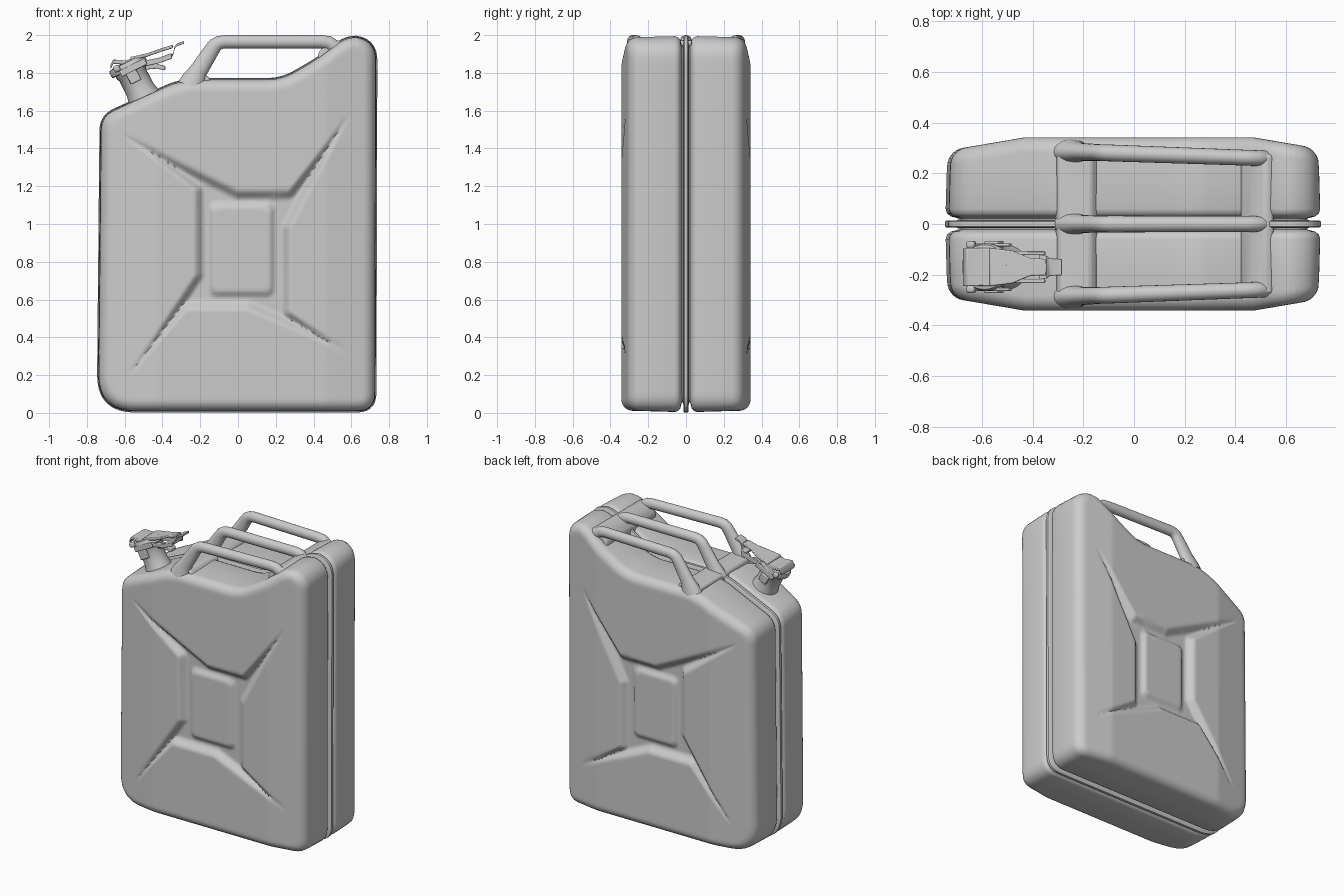
import bpy, bmesh, math
from mathutils import Vector, Matrix

if "Cube" in bpy.data.objects:
    bpy.data.objects.remove(bpy.data.objects["Cube"])


def finish(name, bm, angle=40, bevel=0.0, segs=3):
    bmesh.ops.recalc_face_normals(bm, faces=bm.faces)
    me = bpy.data.meshes.new(name)
    bm.to_mesh(me)
    bm.free()
    ob = bpy.data.objects.new(name, me)
    bpy.context.collection.objects.link(ob)
    if bevel:
        m = ob.modifiers.new("bevel", 'BEVEL')
        m.width, m.segments, m.limit_method = bevel, segs, 'ANGLE'
    bpy.ops.object.select_all(action='DESELECT')
    ob.select_set(True)
    bpy.context.view_layer.objects.active = ob
    bpy.ops.object.shade_smooth_by_angle(angle=math.radians(angle))
    return ob


def loft(bm, rings):
    for a, b in zip(rings, rings[1:]):
        n = len(a)
        for i in range(n):
            bm.faces.new((a[i], a[(i + 1) % n], b[(i + 1) % n], b[i]))


def smoothstep(t):
    t = min(1, max(0, t))
    return t * t * (3 - 2 * t)


# side outline of the can: corner x, z and rounding distance
CORNERS = [(-.745, .005, .2), (.73, .005, .1), (.735, 1.985, .12), (.575, 1.998, .06),
           (.42, 1.88, .07), (.23, 1.77, .08), (-.3, 1.77, .1), (-.73, 1.575, .08)]


def outline(count):
    pts = []
    for i, (x, z, d) in enumerate(CORNERS):
        p = Vector((x, z))
        a = p + (Vector(CORNERS[i - 1][:2]) - p).normalized() * d
        b = p + (Vector(CORNERS[(i + 1) % len(CORNERS)][:2]) - p).normalized() * d
        for k in range(11):
            t = k / 10
            pts.append(a * (1 - t) ** 2 + p * 2 * t * (1 - t) + b * t * t)
    segs = list(zip(pts, pts[1:] + pts[:1]))
    total = sum((b - a).length for a, b in segs)
    out, run, k = [], 0.0, 0
    for i in range(count):
        s = total * i / count
        while run + (segs[k][1] - segs[k][0]).length < s:
            run += (segs[k][1] - segs[k][0]).length
            k += 1
        a, b = segs[k]
        out.append(a + (b - a).normalized() * (s - run))
    return out


# pressed cross recess with raised centre panel
STAR = [Vector(p) for p in [(-.59, 1.46), (0, 1.17), (.27, 1.17), (.57, 1.55), (.27, .98), (.27, .53),
                            (.57, .33), (.05, .555), (-.27, .555), (-.56, .22), (-.22, .73), (-.22, 1.18)]]


def star_depth(p):
    inside, dist = False, 9.0
    for a, b in zip(STAR, STAR[1:] + STAR[:1]):
        e, w = b - a, p - a
        t = min(1, max(0, w.dot(e) / e.dot(e)))
        dist = min(dist, (w - e * t).length)
        if (a.y > p.y) != (b.y > p.y) and p.x < a.x + (p.y - a.y) * e.x / e.y:
            inside = not inside
    return dist if inside else -dist


def face_y(p):
    y = .342 - .17 * max(0, abs(p.x - .02) - .45)
    sd = star_depth(p)
    if sd > -.012:
        y -= .04 * smoothstep((sd + .012) / .055)
        qx, qz = abs(p.x - .02) - .125, abs(p.y - .865) - .2
        box = math.hypot(max(qx, 0), max(qz, 0)) + min(max(qx, qz), 0) - .035
        y += .022 * smoothstep((.02 - box) / .035)
    return y


# body: flange, groove, wall, rounded rim, then rings to the face centre
def build_body():
    n, bm = 300, bmesh.new()
    base = outline(n)
    normals = []
    for i in range(n):
        t = (base[(i + 1) % n] - base[i - 1]).normalized()
        normals.append(Vector((-t.y, t.x)))
    layers = []
    for inset, y in [(-.003, 0), (-.003, .009), (.002, .013), (.05, .015), (.05, .022),
                     (.02, .030), (.005, .042), (0, .06), (.004, .2)]:
        layers.append([(p + q * inset, y) for p, q in zip(base, normals)])
    r = .06
    for k in range(8):
        a = math.pi / 2 * k / 7
        ring = []
        for p, q in zip(base, normals):
            v = p + q * (.006 + r * (1 - math.cos(a)))
            ring.append((v, face_y(v) - r * (1 - math.sin(a))))
        layers.append(ring)
    c, edge, steps = Vector((.02, .87)), [v for v, y in layers[-1]], 54
    for k in range(1, steps):
        pts = [c + (v - c) * (1 - k / steps) for v in edge]
        layers.append([(v, face_y(v)) for v in pts])
    for s in (-1, 1):
        rings = [[bm.verts.new((v.x, s * y, v.y)) for v, y in ring] for ring in layers]
        loft(bm, rings)
        bm.faces.new(rings[-1])
    bmesh.ops.remove_doubles(bm, verts=bm.verts, dist=1e-5)
    finish("can_body", bm, 50)


def tube(name, path, sides=20):
    # path points: x, y, z, in-plane radius, y radius; path lies close to the xz plane
    bm, rings = bmesh.new(), []
    for i, (x, y, z, ra, rb) in enumerate(path):
        a, b = path[max(i - 1, 0)], path[min(i + 1, len(path) - 1)]
        t = Vector((b[0] - a[0], 0, b[2] - a[2])).normalized()
        nrm = Vector((-t.z, 0, t.x))
        rings.append([bm.verts.new(Vector((x, y, z)) + nrm * ra * math.cos(u) + Vector((0, rb * math.sin(u), 0)))
                      for u in (2 * math.pi * k / sides for k in range(sides))])
    loft(bm, rings)
    bm.faces.new(rings[0])
    bm.faces.new(rings[-1])
    return finish(name, bm)


def prism(name, profile, y0, y1, bevel):
    bm = bmesh.new()
    rings = [[bm.verts.new((x, y, z)) for x, z in profile] for y in (y0, y1)]
    loft(bm, rings)
    bm.faces.new(rings[0])
    bm.faces.new(rings[1])
    return finish(name, bm, 40, bevel)


def plate(name, stations, yc, thick, bevel=.005):
    # bent sheet: stations are x, z, half width
    bm, rings = bmesh.new(), []
    for x, z, w in stations:
        rings.append([bm.verts.new((x, yc + sy * w, z + sz * thick / 2))
                      for sy, sz in ((-1, -1), (1, -1), (1, 1), (-1, 1))])
    loft(bm, rings)
    bm.faces.new(rings[0])
    bm.faces.new(rings[-1])
    return finish(name, bm, 40, bevel, 2)


build_body()

# three carrying handles
HANDLE = [(-.245, 1.73, .075, .05), (-.232, 1.77, .062, .044), (-.21, 1.81, .048, .036), (-.14, 1.92, .041, .033),
          (-.122, 1.945, .039, .033), (-.1, 1.96, .036, .033), (-.07, 1.965, .035, .033), (.44, 1.965, .035, .031),
          (.48, 1.96, .036, .031), (.51, 1.94, .036, .031), (.535, 1.90, .036, .031)]
for label, y0, slope in (("front", -.284, .035), ("middle", 0, 0), ("back", .284, -.035)):
    tube(label + "_handle", [(x, y0 + slope * (x + .2), z, a, b) for x, z, a, b in HANDLE])

# cross pieces joining the handle ends
prism("handle_foot_saddle", [(-.315, 1.71), (-.3, 1.775), (-.24, 1.79), (-.17, 1.79), (-.145, 1.765), (-.145, 1.71)],
      -.3, .3, .012)
prism("handle_end_saddle", [(.42, 1.85), (.425, 1.905), (.46, 1.95), (.52, 1.975), (.55, 1.965), (.55, 1.85)],
      -.275, .275, .012)

# spout parts turned on the tilted neck axis
YC = -.17
TILT = Matrix.Translation((-.505, YC, 1.685)) @ Matrix.Rotation(math.radians(-27), 4, 'Y')


def lathe(name, profile, sx=1.0, sides=36):
    bm = bmesh.new()
    rings = [[bm.verts.new((sx * r * math.cos(2 * math.pi * k / sides), r * math.sin(2 * math.pi * k / sides), z))
              for k in range(sides)] for r, z in profile]
    loft(bm, rings)
    bm.faces.new(rings[0])
    bm.faces.new(rings[-1])
    bmesh.ops.transform(bm, matrix=TILT, verts=bm.verts)
    return finish(name, bm)


def tilted_box(name, centre, size, bevel=.005):
    bm = bmesh.new()
    bmesh.ops.create_cube(bm, size=1, matrix=TILT @ Matrix.Translation(centre) @ Matrix.Diagonal((*size, 1)))
    return finish(name, bm, 40, bevel, 2)


lathe("spout_neck", [(.092, -.05), (.085, 0), (.078, .03), (.078, .12), (.084, .13), (.084, .15)])
lathe("spout_lid", [(.085, .148), (.092, .152), (.094, .178), (.088, .19), (.06, .196), (.01, .198)], 1.12)
# clamp pads, hinge pins and side arms on both sides of the neck
for label, s in (("front", -1), ("back", 1)):
    tilted_box(label + "_clamp_pad", (0, s * .09, .105), (.06, .025, .06))
    tilted_box(label + "_clamp_arm", (.02, s * .088, .15), (.15, .012, .035))
    tilted_box(label + "_hinge_pin", (-.06, s * .088, .185), (.035, .03, .035), .01)
    plate(label + "_lever_rail", [(-.52, 1.845, .008), (-.42, 1.865, .008), (-.35, 1.89, .008)],
          YC + s * .055, .03, .004)
# bridge over the lid, locking lever and catch
plate("lid_bridge", [(-.675, 1.83, .075), (-.66, 1.86, .075), (-.6, 1.855, .075), (-.555, 1.865, .075)], YC, .022)
plate("locking_lever", [(-.57, 1.875, .075), (-.48, 1.895, .065), (-.41, 1.92, .035), (-.345, 1.94, .032)], YC, .018)
plate("lever_tip", [(-.375, 1.885, .05), (-.345, 1.895, .045), (-.335, 1.935, .036),
                    (-.32, 1.95, .034), (-.285, 1.962, .032)], YC, .014, .003)
plate("catch_hook", [(-.49, 1.83, .03), (-.43, 1.835, .03), (-.385, 1.825, .03)], YC, .025)
